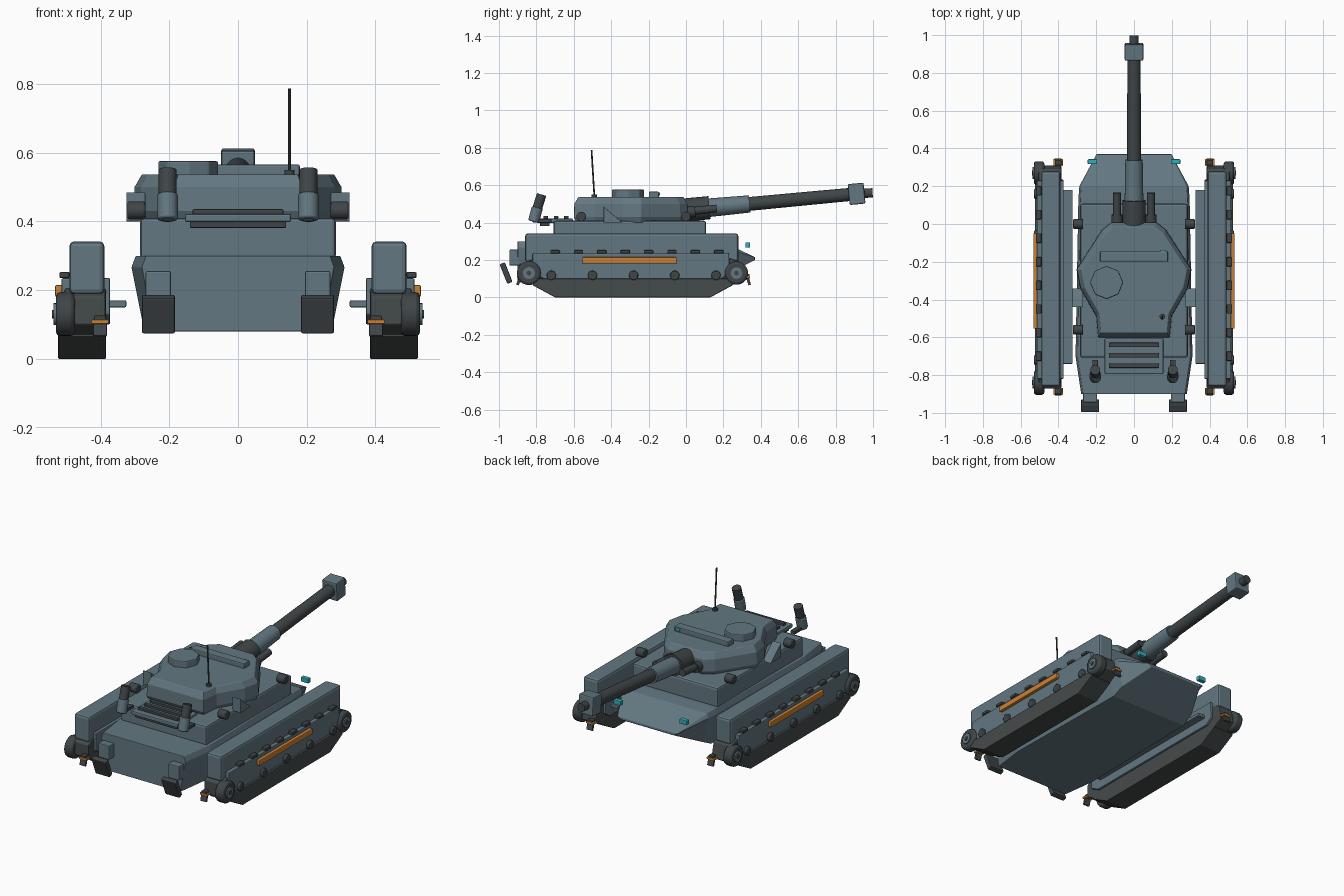
import bpy, bmesh, math
from mathutils import Vector

if "Cube" in bpy.data.objects:
    bpy.data.objects.remove(bpy.data.objects["Cube"], do_unlink=True)


def material(name, r, g, b):
    m = bpy.data.materials.new(name)
    m.use_nodes = True
    m.diffuse_color = (r, g, b, 1)
    m.node_tree.nodes["Principled BSDF"].inputs["Base Color"].default_value = (r, g, b, 1)
    return m


ARMOUR = material("blue grey armour", .125, .185, .22)
DARK = material("dark gunmetal", .05, .06, .065)
TRACK = material("track rubber", .06, .07, .07)
ORANGE = material("orange trim", .60, .22, .035)
CYAN = material("cyan lens", .03, .42, .50)


def finish(name, bm, mat, bevel=0.0, smooth=False):
    bmesh.ops.recalc_face_normals(bm, faces=bm.faces)
    mesh = bpy.data.meshes.new(name)
    bm.to_mesh(mesh)
    bm.free()
    ob = bpy.data.objects.new(name, mesh)
    bpy.context.collection.objects.link(ob)
    mesh.materials.append(mat)
    if bevel:
        mod = ob.modifiers.new("edge bevel", "BEVEL")
        mod.width, mod.segments, mod.limit_method = bevel, 2, "ANGLE"
    if smooth:
        bpy.ops.object.select_all(action="DESELECT")
        ob.select_set(True)
        bpy.context.view_layer.objects.active = ob
        bpy.ops.object.shade_smooth_by_angle(angle=math.radians(35))
    return ob


def box(name, centre, size, mat=ARMOUR, bevel=.006, tilt=0):
    bm = bmesh.new()
    bmesh.ops.create_cube(bm, size=1)
    bmesh.ops.scale(bm, vec=size, verts=bm.verts)
    ob = finish(name, bm, mat, bevel)
    ob.location, ob.rotation_euler.x = centre, tilt
    return ob


def rod(name, a, b, r, mat=DARK, r2=None, sides=24, bevel=0.0):
    """Cylinder or cone from point a to point b."""
    a, b = Vector(a), Vector(b)
    bm = bmesh.new()
    bmesh.ops.create_cone(bm, cap_ends=True, segments=sides, radius1=r,
                          radius2=r if r2 is None else r2, depth=(b - a).length)
    ob = finish(name, bm, mat, bevel, sides > 8)
    ob.location = (a + b) / 2
    ob.rotation_euler = (b - a).to_track_quat("Z", "Y").to_euler()
    return ob


def loft(name, rings, mat=ARMOUR, bevel=0.0):
    """Skin equal-length rings and cap both ends."""
    bm = bmesh.new()
    vs = [[bm.verts.new(p) for p in ring] for ring in rings]
    n = len(vs[0])
    for lo, hi in zip(vs, vs[1:]):
        for i in range(n):
            j = (i + 1) % n
            bm.faces.new((lo[i], lo[j], hi[j], hi[i]))
    bm.faces.new(vs[0])
    bm.faces.new(vs[-1])
    return finish(name, bm, mat, bevel)


def side_profile(name, points, x0, x1, mat=ARMOUR, bevel=0.0):
    return loft(name, [[(x, y, z) for y, z in points] for x in (x0, x1)], mat, bevel)


# Hull: cross-sections (y, half width, bottom, top)
hull = []
for y, w, zb, zt in [(-.9, .28, .08, .30), (-.7, .31, .08, .30), (.13, .295, .08, .30),
                     (.2, .29, .115, .295), (.37, .2, .2, .215)]:
    mid = zb + (zt - zb) * .85
    half = [(w * .88, zb), (w, mid), (w * .96, zt)]
    hull.append([(x, y, z) for x, z in half] + [(-x, y, z) for x, z in reversed(half)])
loft("hull", hull, bevel=.014)
box("superstructure", (0, -.30, .35), (.57, .815, .12), bevel=.012)

# Turret: plan outline scaled through several heights
half_plan = [(.12, .01), (.17, -.03), (.305, -.24), (.285, -.34), (.2, -.49), (.19, -.60)]
plan = half_plan + [(-x, y) for x, y in reversed(half_plan)]
loft("turret", [[(x * s, -.29 + (y + .29) * s, z) for x, y in plan]
                for z, s in [(.40, .95), (.43, 1), (.50, .99), (.537, .92)]], bevel=.004)
rod("cupola", (-.145, -.31, .52), (-.145, -.31, .576), .088, ARMOUR, sides=8, bevel=.006)
box("sight_rail", (0, -.172, .548), (.36, .054, .036))
box("sight_lens", (.155, -.146, .553), (.03, .016, .018), CYAN, .002)
rod("antenna_base", (.15, -.49, .53), (.15, -.49, .55), .015, DARK, sides=12)
rod("antenna", (.15, -.49, .54), (.15, -.505, .787), .0045, DARK, sides=8)


# Gun, along a gently raised axis
def bore(y):
    return (0, y, .468 + .094 * y)


rod("mantlet", bore(-.05), bore(.125), .062, DARK)
rod("gun_sleeve", bore(.1), bore(.34), .05, ARMOUR, r2=.046)
rod("barrel", bore(.33), bore(.9), .037, DARK, r2=.035)
box("muzzle_brake", bore(.912), (.098, .085, .112), ARMOUR, .007, math.atan(.094))
rod("muzzle_tip", bore(.94), (0, .998, .559), .025, DARK)

# Engine deck with vent slats
box("engine_grille", (0, -.70, .41), (.31, .19, .024))
box("grille_rear_bar", (0, -.755, .39), (.28, .05, .018), DARK, .003)
for i, y in enumerate((-.64, -.695, -.75)):
    box(f"vent_slat_{i + 1}", (0, y, .428), (.265, .024, .016), DARK, .004)

# Everything that repeats on both sides
for s, side in ((1, "left"), (-1, "right")):
    def sbox(name, c, size, *a, **k):
        return box(f"{side}_{name}", (s * c[0], c[1], c[2]), size, *a, **k)

    def srod(name, a, b, *rest, **k):
        return rod(f"{side}_{name}", (s * a[0], *a[1:]), (s * b[0], *b[1:]), *rest, **k)

    # Track pod
    side_profile(f"{side}_track", [(-.70, .005), (.13, .005), (.31, .10), (.29, .19), (.2, .22),
                                   (-.79, .22), (-.87, .18), (-.87, .10)],
                 s * .385, s * .505, TRACK, .005)
    side_profile(f"{side}_tread", [(-.70, 0), (.13, 0), (.25, .065), (.24, .10),
                                   (-.81, .10), (-.82, .065)], s * .384, s * .524, TRACK, .004)
    side_profile(f"{side}_skirt", [(-.82, .235), (.23, .235), (.235, .13), (.19, .10),
                                   (-.76, .10), (-.82, .13)], s * .372, s * .514, ARMOUR, .005)
    sbox("sponson", (.44, -.29, .265), (.102, 1.14, .154), bevel=.014)
    sbox("inner_rail", (.355, -.28, .16), (.06, .92, .02), bevel=.004)
    sbox("orange_stripe", (.522, -.302, .198), (.022, .505, .034), ORANGE, .005)
    for i, (y, r) in enumerate(((-.84, .064), (.27, .062))):
        srod(f"end_wheel_{i}", (.475, y, .13), (.53, y, .13), r, DARK, bevel=.012)
        srod(f"end_hub_{i}", (.52, y, .13), (.537, y, .13), r * .5, ARMOUR)
        srod(f"end_bolt_{i}", (.53, y, .13), (.541, y, .13), r * .2, DARK, sides=12)
    for i in range(5):
        y = -.72 + .22 * i
        srod(f"road_wheel_{i}", (.49, y, .118), (.53, y, .118), .025, DARK, bevel=.005)
    for i in range(8):
        sbox(f"skirt_cleat_{i}", (.505, -.70 + .125 * i, .244), (.03, .05, .018), DARK, .005)

    # Tow hooks at both pod ends
    for end, y, d in (("rear", -.885, -1), ("fore", .325, 1)):
        sbox(f"{end}_tow_band", (.402, y, .108), (.05, .036, .012), ORANGE, .002)
        sbox(f"{end}_tow_block", (.402, y, .115), (.034, .03, .022), DARK, .004)
        sbox(f"{end}_tow_hook", (.402, y + d * .01, .085), (.04, .014, .04), DARK, .003,
             tilt=d * .3)

    # Hull fittings
    sbox("headlamp", (.22, .33, .28), (.05, .026, .028), CYAN, .004)
    sbox("tail_box", (.232, -.915, .213), (.074, .06, .085), bevel=.005)
    sbox("mud_flap", (.232, -.962, .13), (.096, .03, .112), DARK, .005, tilt=.38)
    for i, y in enumerate((-.56, 0)):
        srod(f"deck_ring_{i}", (.27, y, .432), (.322, y, .432), .026, DARK, bevel=.005)

    # Turret fittings
    side_profile(f"{side}_turret_fin", [(-.44, .485), (-.34, .40), (-.44, .40)],
                 s * .27, s * .325, ARMOUR, .002)
    srod("coaxial_tube", (.09, -.03, .455), (.09, .165, .475), .021, DARK)
    srod("coaxial_collar", (.09, -.03, .452), (.09, .05, .46), .03, DARK)

    # Exhaust stacks leaning over the engine deck
    srod("exhaust_sleeve", (.205, -.815, .405), (.205, -.795, .48), .03, ARMOUR, bevel=.005)
    srod("exhaust_pipe", (.205, -.80, .46), (.205, -.772, .55), .026, DARK)
    sbox("exhaust_bracket", (.205, -.77, .41), (.03, .1, .02), DARK, .004)
